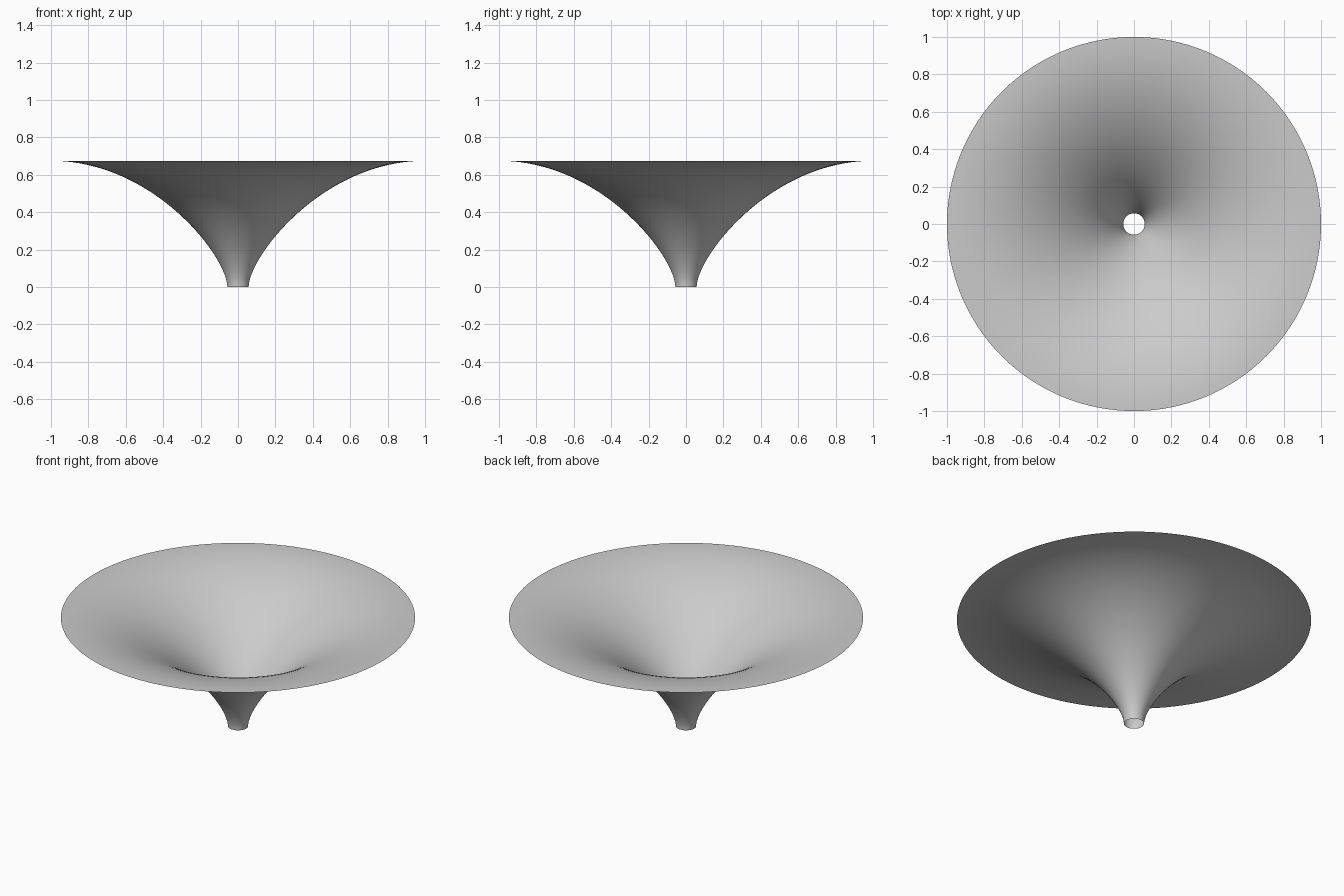
import bpy
import math

cube = bpy.data.objects.get("Cube")
if cube:
    bpy.data.objects.remove(cube, do_unlink=True)

SEGMENTS, RINGS = 128, 40
NECK, HEIGHT = 0.057, 0.675


def flare(t):
    """Radius and height along the flare: upright at the neck, level at the rim."""
    s = 1 - t
    w = (s ** 3, 3 * s * s * t, 3 * s * t * t, t ** 3)
    r = w[0] * NECK + w[1] * NECK + w[2] * 0.45 + w[3]
    z = w[1] * 0.16 + (w[2] + w[3]) * HEIGHT
    return r, z


# Open flared funnel, spun from the profile
verts, faces = [], []
for i in range(RINGS + 1):
    r, z = flare(i / RINGS)
    for j in range(SEGMENTS):
        a = math.tau * j / SEGMENTS
        verts.append((r * math.cos(a), r * math.sin(a), z))
for i in range(RINGS):
    for j in range(SEGMENTS):
        k = (j + 1) % SEGMENTS
        low, high = i * SEGMENTS, (i + 1) * SEGMENTS
        faces.append((low + j, low + k, high + k, high + j))

mesh = bpy.data.meshes.new("funnel")
mesh.from_pydata(verts, [], faces)
mesh.flip_normals()
mesh.shade_smooth()
funnel = bpy.data.objects.new("funnel", mesh)
bpy.context.collection.objects.link(funnel)

# Plain grey finish
grey = bpy.data.materials.new("light_grey")
grey.use_nodes = True
colour = (0.6, 0.6, 0.6, 1)
grey.diffuse_color = colour
grey.node_tree.nodes["Principled BSDF"].inputs["Base Color"].default_value = colour
mesh.materials.append(grey)
